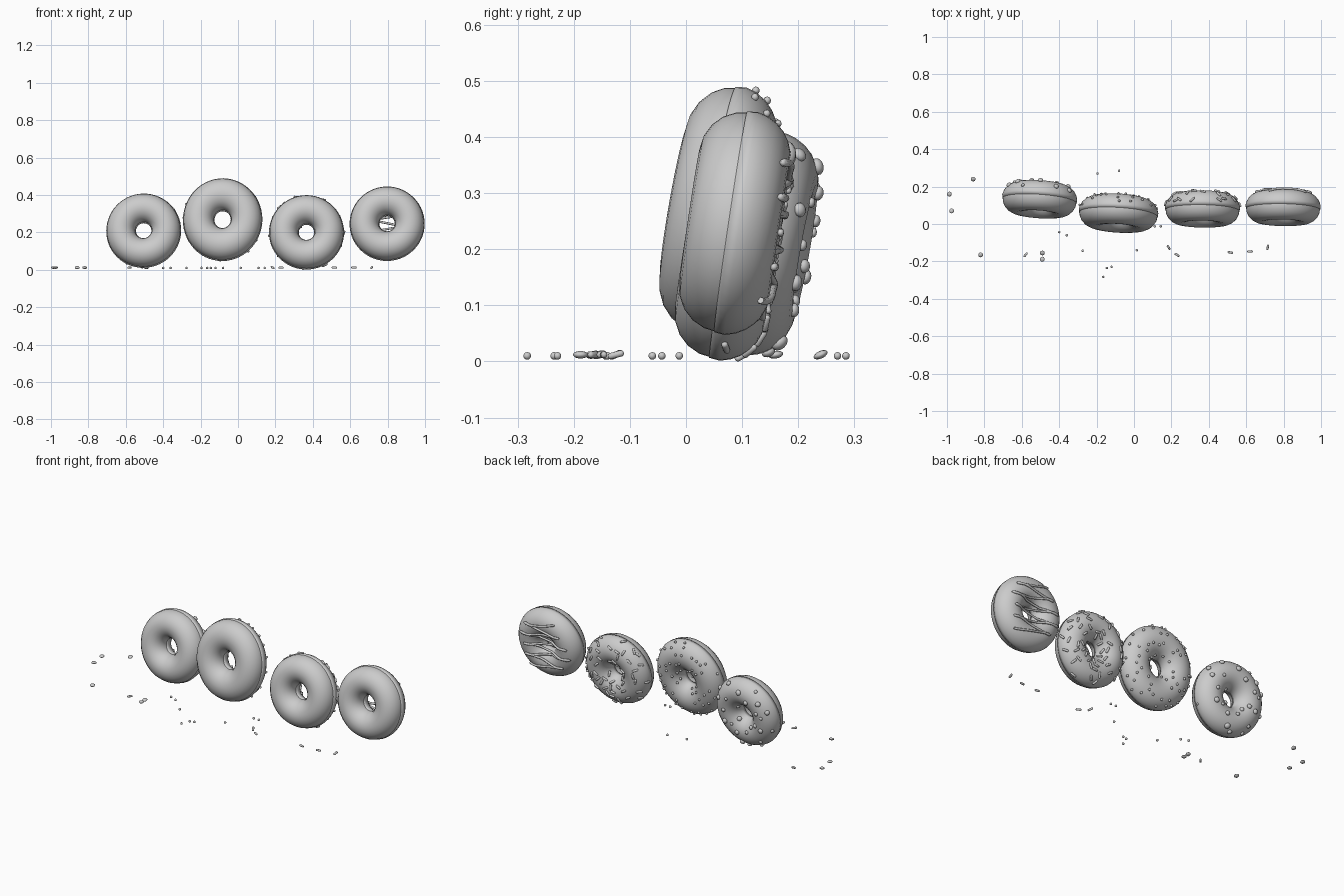
import bpy, bmesh, math, random
from math import sin, cos, pi, radians, hypot, sqrt
from mathutils import Matrix, Vector

random.seed(7)
cube = bpy.data.objects.get("Cube")
if cube:
    bpy.data.objects.remove(cube)

grey = bpy.data.materials.new("plain_grey")
grey.use_nodes = True
grey.diffuse_color = (0.6, 0.6, 0.6, 1)
grey.node_tree.nodes["Principled BSDF"].inputs["Base Color"].default_value = (0.6, 0.6, 0.6, 1)

RING, TUBE, ICING = 0.121, 0.077, 0.081


def finish(name, bm, matrix=Matrix()):
    """Turn a bmesh into a smooth, grey object."""
    bm.transform(matrix)
    bmesh.ops.recalc_face_normals(bm, faces=bm.faces)
    mesh = bpy.data.meshes.new(name)
    bm.to_mesh(mesh)
    bm.free()
    mesh.materials.append(grey)
    mesh.shade_smooth()
    obj = bpy.data.objects.new(name, mesh)
    bpy.context.collection.objects.link(obj)
    return obj


def ring_point(theta, phi, tube):
    """Point on the ring; phi = 0 is the outer rim, 90 degrees the iced top."""
    rho = RING + tube * cos(phi)
    return Vector((rho * cos(theta), rho * sin(theta), tube * sin(phi)))


def lathe(profile, segments=56):
    """Closed ring swept from a closed list of (phi, tube radius)."""
    bm = bmesh.new()
    loops = [[bm.verts.new(ring_point(2 * pi * i / segments, p, t)) for p, t in profile]
             for i in range(segments)]
    n = len(profile)
    for i in range(segments):
        a, b = loops[i], loops[(i + 1) % segments]
        for j in range(n):
            k = (j + 1) % n
            bm.faces.new((a[j], b[j], b[k], a[k]))
    return bm


def add_ball(bm, matrix, radius, stretch=0.0):
    """Ball, or a capsule along local z when stretched."""
    ball = bmesh.ops.create_uvsphere(bm, u_segments=10, v_segments=7, radius=radius)
    for v in ball["verts"]:
        v.co.z += math.copysign(stretch, v.co.z)
        v.co = matrix @ v.co


def lying_rod(x, y, z, heading, pitch=90):
    return (Matrix.Translation((x, y, z)) @ Matrix.Rotation(radians(heading), 4, 'Z')
            @ Matrix.Rotation(radians(pitch), 4, 'Y'))


def scatter(kind, count, gap):
    """Toppings spread over the iced half, kept apart from each other."""
    bm, used = bmesh.new(), []
    for _ in range(count * 40):
        theta, phi = random.uniform(0, 2 * pi), radians(random.uniform(15, 150))
        p = ring_point(theta, phi, ICING + 0.002)
        if len(used) == count or any((p - q).length < gap for q in used):
            continue
        used.append(p)
        normal = (p - ring_point(theta, 0, 0)).normalized()
        place = Matrix.Translation(p) @ normal.to_track_quat('Z', 'Y').to_matrix().to_4x4()
        if kind == "rod":
            spin = Matrix.Rotation(random.uniform(0, pi), 4, 'Z')
            add_ball(bm, place @ spin @ Matrix.Rotation(pi / 2, 4, 'Y'), 0.006, 0.011)
        elif kind == "disc":
            add_ball(bm, place @ Matrix.Diagonal((1, 1, 0.7, 1)), random.uniform(0.009, 0.016))
        else:
            add_ball(bm, place, 0.0065)
    return bm


def drizzle(name, matrix):
    """Zigzag strand draped over the icing and bridging the hole."""
    passes, steps = 9, 12
    curve = bpy.data.curves.new(name, 'CURVE')
    curve.dimensions = '3D'
    curve.bevel_depth, curve.bevel_resolution, curve.use_fill_caps = 0.006, 2, True
    spline = curve.splines.new('POLY')
    total = passes * steps
    spline.points.add(total)
    for i, point in enumerate(spline.points):
        t = i / steps
        w = 0.15 - 0.28 * i / total + 0.008 * sin(2 * pi * t)
        reach = sqrt(0.176 ** 2 - w * w) * (0.82 + 0.12 * sin(2.3 * t))
        u = reach * cos(pi * t)
        off = min(abs(hypot(u, w) - RING), 0.06)
        h = sqrt(ICING ** 2 - off ** 2) + 0.004
        point.co = (u, w, h, 1)
    temp = bpy.data.objects.new(name + "_path", curve)
    bpy.context.collection.objects.link(temp)
    mesh = temp.to_mesh()
    bm = bmesh.new()
    bm.from_mesh(mesh)
    temp.to_mesh_clear()
    bpy.data.objects.remove(temp)
    finish(name, bm, matrix)


# Each ring: centre, lean, yaw, width and height scale
rings = [
    ("disc_ring", (-0.505, 0.13, 0.211), 10, -4, 1, 1),
    ("bead_ring", (-0.083, 0.056, 0.27), 10, -3.5, 1.06, 1.115),
    ("rod_ring", (0.366, 0.078, 0.202), 9, -1, 1, 1),
    ("drizzle_ring", (0.797, 0.085, 0.248), 8.5, -1, 1, 1),
]
dough = [(2 * pi * j / 20, TUBE) for j in range(20)]
arc = [radians(-4 + 188 * j / 14) for j in range(15)]
shell = [(p, ICING if 0 < j < 14 else TUBE + 0.001) for j, p in enumerate(arc)]
shell += [(p, TUBE - 0.006) for p in reversed(arc)]

for name, centre, lean, yaw, width, height in rings:
    s, c = sin(radians(lean)), cos(radians(lean))
    stand = Matrix(((-1, 0, 0, 0), (0, s, c, 0), (0, c, -s, 0), (0, 0, 0, 1)))
    place = (Matrix.Translation(centre) @ Matrix.Rotation(radians(yaw), 4, 'Z') @ stand
             @ Matrix.Diagonal((width, height, 1.03, 1)))
    finish(name + "_dough", lathe(dough), place)
    finish(name + "_icing", lathe(shell), place)
    if name == "disc_ring":
        finish("disc_sprinkles", scatter("disc", 26, 0.035), place)
    elif name == "bead_ring":
        finish("bead_sprinkles", scatter("bead", 62, 0.026), place)
    elif name == "rod_ring":
        finish("rod_sprinkles", scatter("rod", 60, 0.024), place)
    else:
        drizzle("drizzle", place)

# Toppings fallen on the ground
bm = bmesh.new()
for x, y, tilt in ((-0.987, 0.16, 10), (-0.975, 0.07, 0), (-0.86, 0.24, 25), (-0.82, -0.165, 15),
                   (-0.49, -0.155, 20), (-0.49, -0.188, 0)):
    add_ball(bm, Matrix.Translation((x, y, 0.012)) @ Matrix.Rotation(radians(tilt), 4, 'X')
             @ Matrix.Diagonal((1, 1, 0.5, 1)), 0.0135)
finish("fallen_discs", bm)

bm = bmesh.new()
for x, y in ((-0.165, -0.283), (-0.145, -0.235), (-0.12, -0.229), (-0.275, -0.143), (0.015, -0.14),
             (-0.36, -0.06), (-0.4, -0.043), (0.11, -0.012), (0.143, -0.012), (-0.195, 0.27),
             (-0.08, 0.285)):
    add_ball(bm, Matrix.Translation((x, y, 0.01)), 0.0068)
finish("fallen_beads", bm)

bm = bmesh.new()
for x, y, heading, pitch in ((-0.58, -0.165, 50, 90), (0.185, -0.125, 120, 70), (0.23, -0.165, -30, 90),
                             (0.515, -0.152, -10, 90), (0.62, -0.147, 5, 90), (0.715, -0.125, 80, 75)):
    add_ball(bm, lying_rod(x, y, 0.012, heading, pitch), 0.006, 0.009)
finish("fallen_rods", bm)
